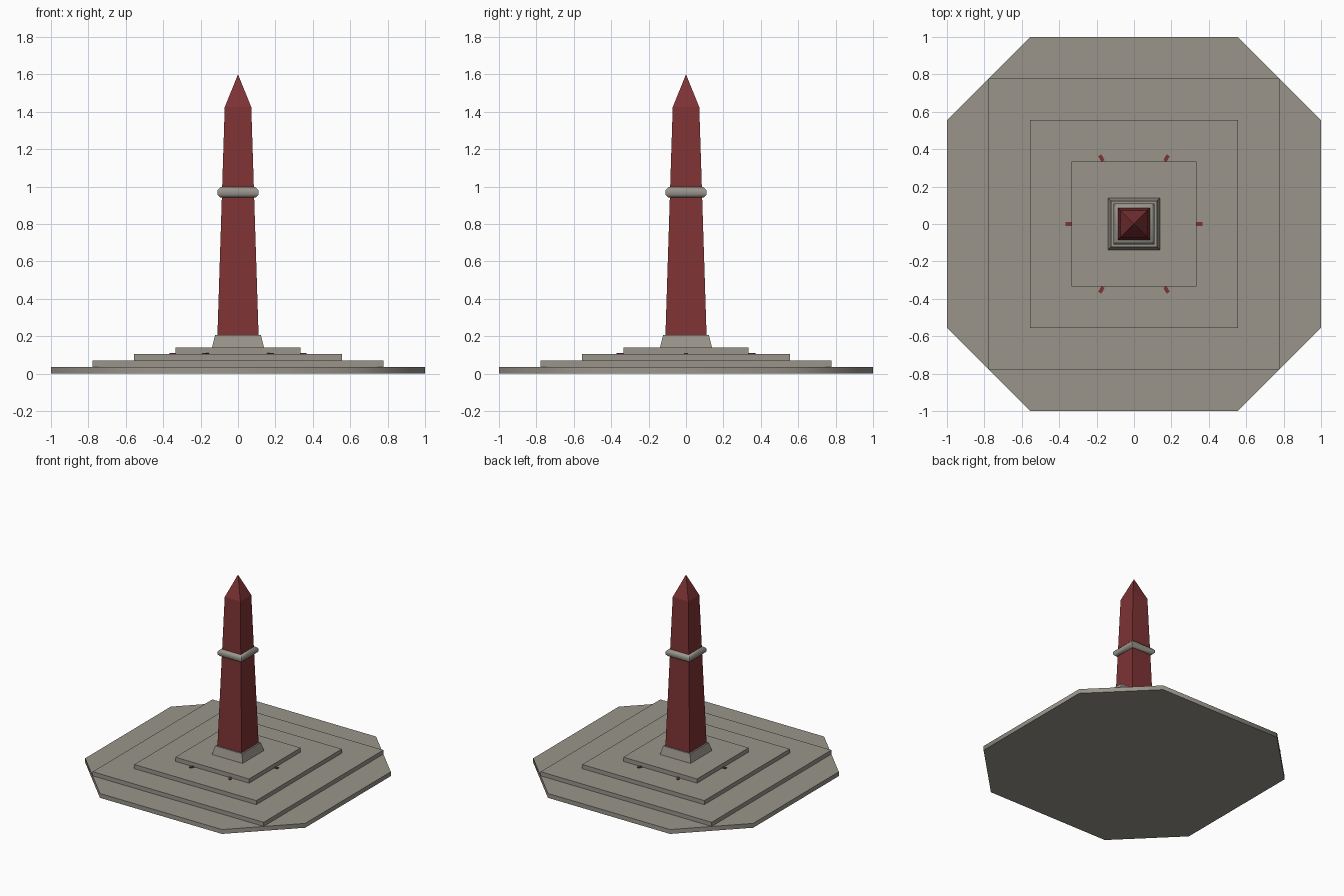
import bpy, bmesh, math
from mathutils import Matrix

if "Cube" in bpy.data.objects:
    bpy.data.objects.remove(bpy.data.objects["Cube"])


def material(name, rgb):
    m = bpy.data.materials.new(name)
    m.diffuse_color = (*rgb, 1)
    m.use_nodes = True
    m.node_tree.nodes["Principled BSDF"].inputs["Base Color"].default_value = m.diffuse_color
    return m


STONE = material("grey stone", (0.32, 0.30, 0.26))
RED = material("dark red granite", (0.21, 0.033, 0.035))


def finish(name, bm, mat, smooth=None):
    bmesh.ops.recalc_face_normals(bm, faces=bm.faces)
    me = bpy.data.meshes.new(name)
    bm.to_mesh(me)
    bm.free()
    me.materials.append(mat)
    ob = bpy.data.objects.new(name, me)
    bpy.context.collection.objects.link(ob)
    if smooth:
        bpy.ops.object.select_all(action='DESELECT')
        ob.select_set(True)
        bpy.context.view_layer.objects.active = ob
        bpy.ops.object.shade_smooth_by_angle(angle=math.radians(smooth))
    return ob


def square_loft(name, profile, mat, smooth=None, closed=False):
    """Stack of square sections (half width, z); closed makes a ring."""
    bm = bmesh.new()
    rings = []
    for h, z in profile:
        if h == 0:
            rings.append([bm.verts.new((0, 0, z))] * 4)
        else:
            rings.append([bm.verts.new((h * sx, h * sy, z))
                          for sx, sy in ((-1, -1), (1, -1), (1, 1), (-1, 1))])
    pairs = list(zip(rings, rings[1:]))
    if closed:
        pairs.append((rings[-1], rings[0]))
    for a, b in pairs:
        for i in range(4):
            j = (i + 1) % 4
            quad = [a[i], a[j], b[j], b[i]]
            bm.faces.new(list(dict.fromkeys(quad)))
    if not closed:
        for r in (rings[0], rings[-1]):
            if r[0] is not r[1]:
                bm.faces.new(r)
    return finish(name, bm, mat, smooth)


# Octagonal ground slab
bm = bmesh.new()
c = 0.555
outline = [(-c, -1), (c, -1), (1, -c), (1, c), (c, 1), (-c, 1), (-1, c), (-1, -c)]
slab = bm.faces.new([bm.verts.new((x, y, 0)) for x, y in outline])
ext = bmesh.ops.extrude_face_region(bm, geom=[slab], use_keep_orig=True)
top = [v for v in ext["geom"] if isinstance(v, bmesh.types.BMVert)]
bmesh.ops.translate(bm, verts=top, vec=(0, 0, 0.036))
finish("octagonal_slab", bm, STONE, 50)

# Square steps
for n, (half, z0, z1) in enumerate(((0.777, 0.036, 0.07), (0.555, 0.07, 0.104),
                                    (0.335, 0.104, 0.139))):
    square_loft(f"step_{n + 1}", [(half, z0), (half, z1)], STONE)

# Plinth, tapered shaft with pointed cap
square_loft("plinth", [(0.139, 0.139), (0.122, 0.207)], STONE)
square_loft("shaft", [(0.11, 0.205), (0.071, 1.425), (0, 1.6)], RED)

# Rounded collar around the shaft
collar = [(0.08 + 0.03 * math.cos(a), 0.969 + 0.031 * math.sin(a))
          for a in (math.tau * (i + 0.5) / 8 for i in range(8))]
k = 0.110 / max(h for h, z in collar)
square_loft("collar", [(h * k, z) for h, z in collar], STONE, 50, closed=True)

# Small red studs poking out from under the top step
spots = [(sx * 0.347, 0, 0 if sx > 0 else 180) for sx in (1, -1)]
spots += [(sx * 0.174, sy * 0.352, sy * (60 if sx > 0 else 120))
          for sx in (1, -1) for sy in (1, -1)]
for n, (x, y, ang) in enumerate(spots):
    bm = bmesh.new()
    bmesh.ops.create_cube(bm, size=1, matrix=Matrix.Translation((x, y, 0.106))
                          @ Matrix.Rotation(math.radians(ang), 4, 'Z')
                          @ Matrix.Diagonal((0.036, 0.02, 0.008, 1)))
    finish(f"stud_{n + 1}", bm, RED)
